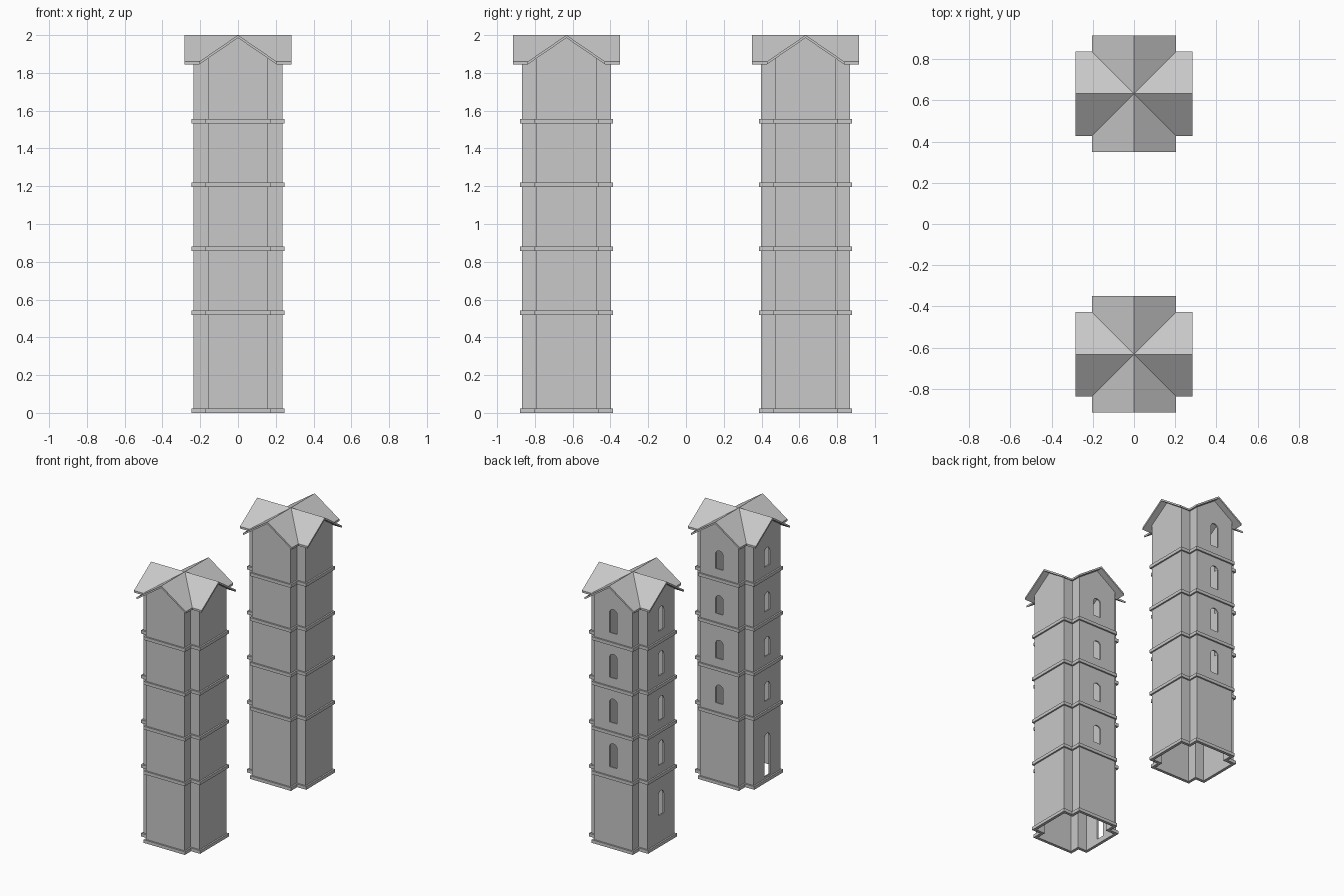
import bpy, bmesh, math
from mathutils import Matrix

if "Cube" in bpy.data.objects:
    bpy.data.objects.remove(bpy.data.objects["Cube"])

TOWER_Y = 0.633
ARM, NOTCH, THICK = 0.235, 0.16, 0.01
RIDGE, SLOPE, SLAB = 2.0, 0.683, 0.015
BAND_Z = [0.0] + [0.519 + 0.338 * i for i in range(4)]

stone = bpy.data.materials.new("grey_stone")
stone.use_nodes = True
colour = (0.58, 0.58, 0.58, 1)
stone.diffuse_color = colour
stone.node_tree.nodes["Principled BSDF"].inputs["Base Color"].default_value = colour


def finish(name, bm, y):
    bmesh.ops.recalc_face_normals(bm, faces=bm.faces)
    mesh = bpy.data.meshes.new(name)
    bm.to_mesh(mesh)
    bm.free()
    mesh.materials.append(stone)
    obj = bpy.data.objects.new(name, mesh)
    obj.location.y = y
    bpy.context.collection.objects.link(obj)
    return obj


def cross_plan(a, n):
    """Plus-shaped outline, one arm repeated four times."""
    arm = [(n, -n), (a, -n), (a, 0), (a, n)]
    pts = []
    for k in range(4):
        for x, y in arm:
            for _ in range(k):
                x, y = -y, x
            pts.append((x, y))
    return pts


def roof_height(x, y):
    return RIDGE - SLOPE * min(abs(x), abs(y))


def cross_ring(bm, outer, inner, bottom, top):
    """Hollow plus-shaped shell; bottom and top are height rules."""
    loops = [[bm.verts.new((x, y, f(x, y))) for x, y in plan]
             for plan, f in ((outer, bottom), (outer, top), (inner, top), (inner, bottom))]
    n = len(outer)
    for k in range(4):
        a, b = loops[k], loops[(k + 1) % 4]
        for i in range(n):
            j = (i + 1) % n
            bm.faces.new((a[i], a[j], b[j], b[i]))


def arch_cutter(bm, turn, z0, z1, w=0.064):
    """Round-headed prism through the wall on the +y side, turned about z."""
    r = w / 2
    pts = [(-r, z0), (r, z0)]
    for i in range(9):
        t = math.pi * i / 8
        pts.append((r * math.cos(t), z1 - r + r * math.sin(t)))
    face = bm.faces.new([bm.verts.new((x, ARM - 0.04, z)) for x, z in pts])
    ext = bmesh.ops.extrude_face_region(bm, geom=[face])
    moved = [v for v in ext["geom"] if isinstance(v, bmesh.types.BMVert)]
    bmesh.ops.translate(bm, verts=moved, vec=(0, 0.08, 0))
    bmesh.ops.rotate(bm, verts=list(face.verts) + moved, cent=(0, 0, 0),
                     matrix=Matrix.Rotation(turn, 3, 'Z'))


def cut_openings(walls, y, height, has_door):
    bm = bmesh.new()
    side = math.pi / 2
    for z in BAND_Z[1:]:
        for turn in (0, side):
            arch_cutter(bm, turn, z + 0.09, z + 0.09 + height)
    if has_door:
        arch_cutter(bm, side, 0.04, 0.36)
    else:
        arch_cutter(bm, side, 0.23, 0.23 + height)
    cutter = finish("opening_cutter", bm, y)
    cutter.hide_render = True
    mod = walls.modifiers.new("openings", 'BOOLEAN')
    mod.operation, mod.solver, mod.object = 'DIFFERENCE', 'EXACT', cutter
    bpy.context.view_layer.objects.active = walls
    bpy.ops.object.modifier_apply(modifier=mod.name)
    bpy.data.objects.remove(cutter)


def make_roof(name, y, reach=0.283, eave=0.205):
    """Cross gable: eight mitred slopes, given thickness downwards."""
    bm = bmesh.new()
    faces = []
    for swap in (False, True):
        for sx in (-1, 1):
            for sy in (-1, 1):
                quad = [(0, 0), (reach, 0), (reach, eave), (eave, eave)]
                if swap:
                    quad = [(b, a) for a, b in quad]
                faces.append(bm.faces.new(
                    [bm.verts.new((sx * a, sy * b, roof_height(a, b))) for a, b in quad]))
    bmesh.ops.remove_doubles(bm, verts=bm.verts, dist=0.0001)
    ext = bmesh.ops.extrude_face_region(bm, geom=list(bm.faces), use_keep_orig=True)
    moved = [v for v in ext["geom"] if isinstance(v, bmesh.types.BMVert)]
    bmesh.ops.translate(bm, verts=moved, vec=(0, 0, -SLAB))
    return finish(name, bm, y)


def make_tower(prefix, y, window_height, has_door):
    # hollow walls with gabled tops
    outer = cross_plan(ARM, NOTCH)
    inner = cross_plan(ARM - THICK, NOTCH - THICK)
    bm = bmesh.new()
    cross_ring(bm, outer, inner, lambda x, y: 0.0,
               lambda x, y: roof_height(x, y) - SLAB)
    walls = finish(prefix + "_walls", bm, y)
    cut_openings(walls, y, window_height, has_door)
    # base plinth and storey bands
    bm = bmesh.new()
    for z in BAND_Z:
        cross_ring(bm, cross_plan(ARM + 0.012, NOTCH + 0.012),
                   cross_plan(ARM - 0.004, NOTCH - 0.004),
                   lambda x, y: z, lambda x, y: z + 0.024)
    finish(prefix + "_storey_bands", bm, y)
    make_roof(prefix + "_roof", y)


make_tower("front_tower", -TOWER_Y, 0.14, True)
make_tower("back_tower", TOWER_Y, 0.18, False)
